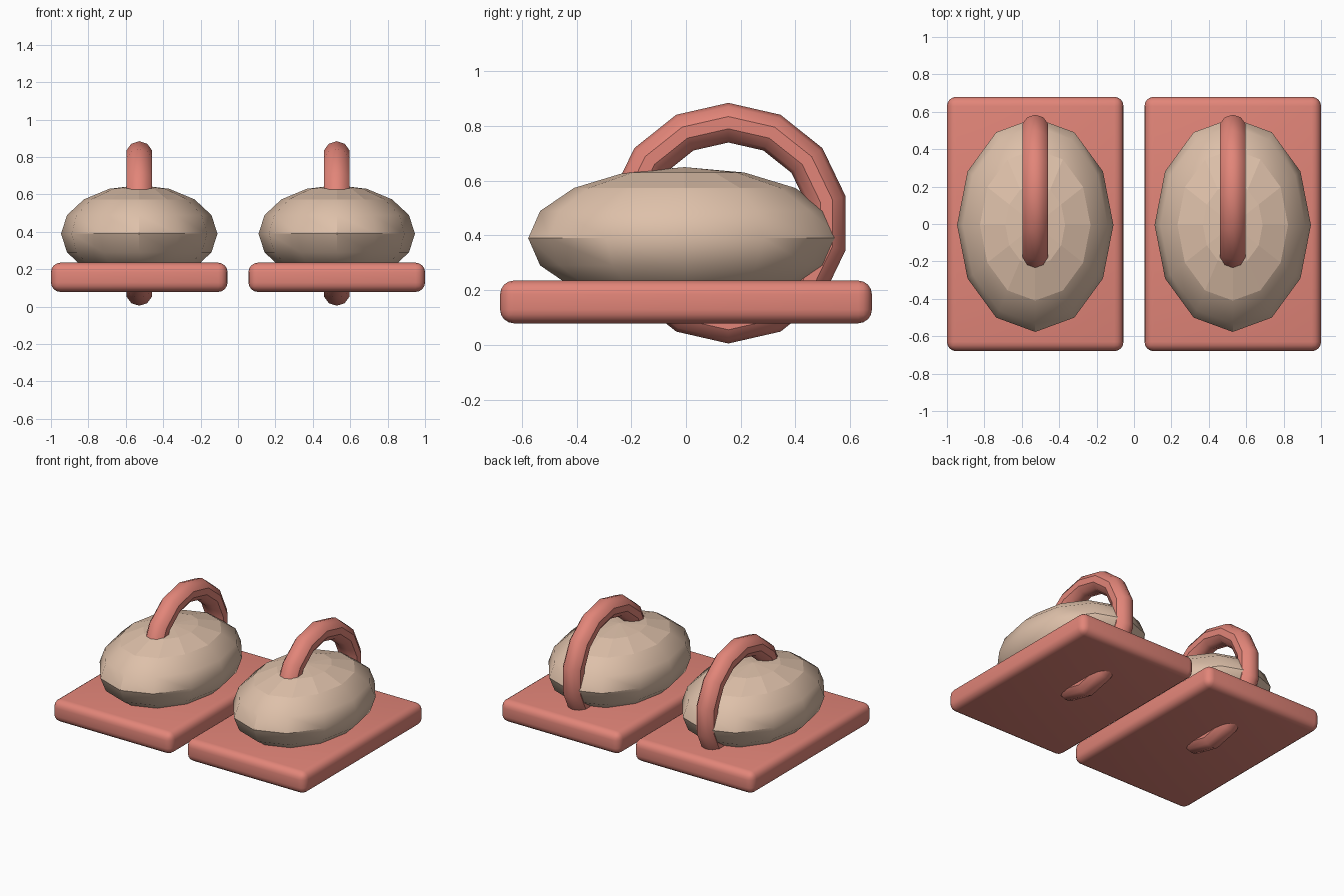
import bpy
import math

cube = bpy.data.objects.get("Cube")
if cube:
    bpy.data.objects.remove(cube, do_unlink=True)


def make_material(name, rgb):
    mat = bpy.data.materials.new(name)
    mat.use_nodes = True
    mat.diffuse_color = (*rgb, 1)
    mat.node_tree.nodes["Principled BSDF"].inputs["Base Color"].default_value = (*rgb, 1)
    return mat


salmon = make_material("salmon", (0.76, 0.235, 0.19))
beige = make_material("beige", (0.73, 0.53, 0.40))


def finish(name, mat, angle):
    """Name, colour and smooth the active object."""
    obj = bpy.context.object
    obj.name = name
    obj.data.materials.append(mat)
    bpy.ops.object.transform_apply(location=False, rotation=True, scale=True)
    bpy.ops.object.shade_smooth_by_angle(angle=math.radians(angle))
    return obj


def build_unit(side, x):
    # Rounded base slab
    bpy.ops.mesh.primitive_cube_add(size=2, location=(x, 0, 0.157))
    bpy.context.object.scale = (0.472, 0.68, 0.078)
    bpy.ops.object.transform_apply(location=False, rotation=False, scale=True)
    bevel = bpy.context.object.modifiers.new("rounded_edges", 'BEVEL')
    bevel.width = 0.05
    bevel.segments = 4
    bpy.ops.object.modifier_apply(modifier=bevel.name)
    finish(side + "_base", salmon, 36)

    # Squashed egg-shaped body with a faceted cap
    bpy.ops.mesh.primitive_uv_sphere_add(segments=12, ring_count=8, radius=1,
                                         location=(x, -0.005, 0.39))
    bpy.context.object.scale = (0.418, 0.572, 0.26)
    body = finish(side + "_body", beige, 36)
    for poly in body.data.polygons:
        if poly.center.z > 0.185:
            poly.use_smooth = False

    # Upright ring passing through body and base
    bpy.ops.mesh.primitive_torus_add(major_segments=14, minor_segments=10,
                                     major_radius=0.3675, minor_radius=0.0725,
                                     location=(x, 0.155, 0.445),
                                     rotation=(0, math.pi / 2, 0))
    finish(side + "_ring", salmon, 36)


for side, x in (("right", -0.528), ("left", 0.528)):
    build_unit(side, x)
